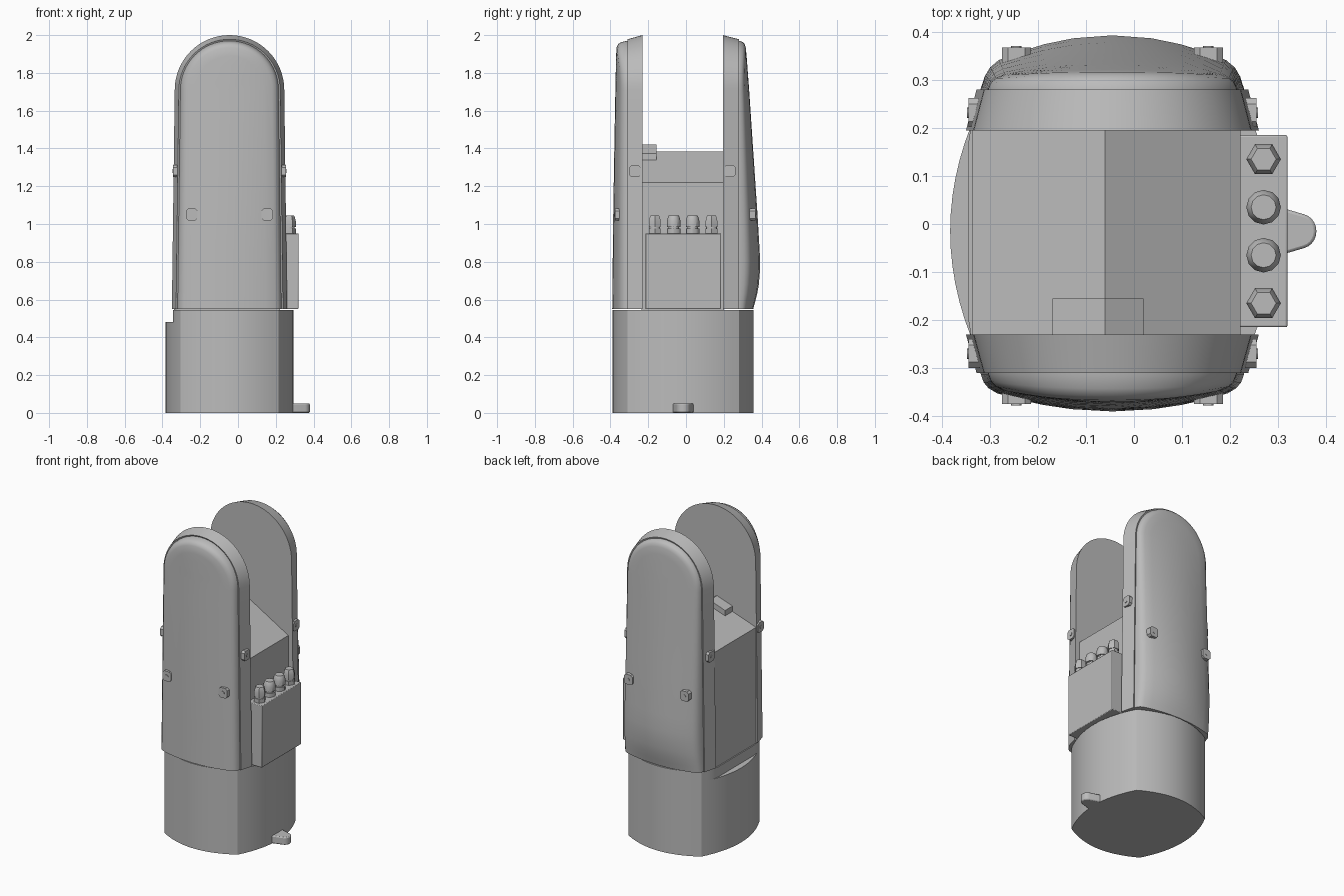
import bpy, bmesh, math
from mathutils import Vector

if "Cube" in bpy.data.objects:
    bpy.data.objects.remove(bpy.data.objects["Cube"])

CX = -0.045          # centre line of the housing
ARC_Z, ARC_R = 1.71, 0.29

grey = bpy.data.materials.new("light_grey")
grey.use_nodes = True
grey.diffuse_color = (0.5, 0.5, 0.5, 1)
grey.node_tree.nodes["Principled BSDF"].inputs["Base Color"].default_value = (0.5, 0.5, 0.5, 1)


def finish(name, bm, angle=30):
    bmesh.ops.recalc_face_normals(bm, faces=bm.faces)
    mesh = bpy.data.meshes.new(name)
    bm.to_mesh(mesh)
    bm.free()
    mesh.materials.append(grey)
    obj = bpy.data.objects.new(name, mesh)
    bpy.context.collection.objects.link(obj)
    bpy.ops.object.select_all(action="DESELECT")
    obj.select_set(True)
    bpy.context.view_layer.objects.active = obj
    bpy.ops.object.shade_smooth_by_angle(angle=math.radians(angle))
    return obj


def prism(name, outline, lo, hi, axis="z", bevel=0):
    """Extrude a 2D outline along an axis."""
    place = {"x": lambda a, b, d: (d, a, b),
             "y": lambda a, b, d: (a, d, b),
             "z": lambda a, b, d: (a, b, d)}[axis]
    bm = bmesh.new()
    face = bm.faces.new([bm.verts.new(place(a, b, lo)) for a, b in outline])
    out = bmesh.ops.extrude_face_region(bm, geom=[face])
    verts = [g for g in out["geom"] if isinstance(g, bmesh.types.BMVert)]
    bmesh.ops.translate(bm, verts=verts, vec=Vector(place(0, 0, hi - lo)))
    obj = finish(name, bm)
    if bevel:
        mod = obj.modifiers.new("soft_edges", "BEVEL")
        mod.width, mod.segments = bevel, 2
    return obj


def rect(a0, a1, b0, b1):
    return [(a0, b0), (a1, b0), (a1, b1), (a0, b1)]


def lathe(name, steps, x, y, sides):
    """Stack of (radius, height) rings around a vertical axis."""
    bm = bmesh.new()
    rings = [[bm.verts.new((x + r * math.cos(2 * math.pi * i / sides),
                            y + r * math.sin(2 * math.pi * i / sides), z))
              for i in range(sides)] for r, z in steps]
    for a, b in zip(rings, rings[1:]):
        for i in range(sides):
            j = (i + 1) % sides
            bm.faces.new((a[i], a[j], b[j], b[i]))
    bm.faces.new(rings[0])
    bm.faces.new(rings[-1])
    return finish(name, bm)


def interp(z, table):
    for (z0, v0), (z1, v1) in zip(table, table[1:]):
        if z <= z1:
            return v0 + (v1 - v0) * (z - z0) / (z1 - z0)
    return table[-1][1]


# Base: four bowed sides meeting at corners
def bowed_outline():
    corners = [Vector(p) for p in ((-0.305, -0.31), (0.215, -0.31), (0.215, 0.28), (-0.305, 0.28))]
    points = []
    for i, a in enumerate(corners):
        b = corners[(i + 1) % 4]
        edge = b - a
        out = Vector((edge.y, -edge.x)).normalized()
        for k in range(16):
            t = k / 16
            p = a + edge * t + out * 0.078 * 4 * t * (1 - t)
            points.append((p.x, p.y))
    return points


outline = bowed_outline()
prism("base", outline, 0, 0.48)
prism("base_collar", [(max(x, -0.345), y) for x, y in outline], 0.48, 0.545)

# Foot tab with a rounded tip
tip = [(0.347 + 0.033 * math.cos(a), -0.015 + 0.036 * math.sin(a))
       for a in (math.radians(-75 + 150 * k / 10) for k in range(11))]
prism("foot_tab", [(0.27, -0.075)] + tip + [(0.27, 0.045)], 0, 0.05, bevel=0.006)


# Tall rounded shells, lofted from nested arches
def arch(inset):
    """Points (x offset, z) of an arch, shrunk by the inset."""
    left = []
    for z in (0.55, 0.59, 0.63, 0.68, 0.74, 0.8, 0.9, 1.05, 1.2, 1.4, 1.6):
        w = ARC_R + 0.013 * (ARC_Z - z)
        left.append((-max(w - inset, 0), z))
    r = max(ARC_R - inset, 0)
    top = [(-r * math.cos(math.pi * k / 32), ARC_Z + r * math.sin(math.pi * k / 32))
           for k in range(33)]
    return left + top + [(-x, z) for x, z in reversed(left)]


def shell(name, inner, seam, table):
    side = 1 if seam > 0 else -1

    def surface(x, z, part):
        depth = interp(z, table) - abs(seam)
        return seam + side * part * depth * (1 - 0.55 * (x / 0.26) ** 2)

    bm = bmesh.new()
    rings = []
    loft = [(0, None), (0.022, 0), (0.03, -0.08), (0.031, 0.12), (0.037, 0.6),
            (0.047, 0.87), (0.065, 1), (0.11, 1), (0.16, 1), (0.22, 1), (0.4, 1)]
    for inset, part in loft:
        rings.append([bm.verts.new((CX + x, inner if part is None else surface(x, z, part), z))
                      for x, z in arch(inset)])
    for a, b in zip(rings, rings[1:]):
        for i in range(len(a) - 1):
            bm.faces.new((a[i], a[i + 1], b[i + 1], b[i]))
    bm.faces.new(rings[0])
    bmesh.ops.remove_doubles(bm, verts=bm.verts, dist=0.0002)
    bmesh.ops.holes_fill(bm, edges=[e for e in bm.edges if e.is_boundary], sides=0)
    return finish(name, bm, 35)


shell("front_shell", -0.23, -0.31,
      [(0.5, 0.391), (1.0, 0.386), (1.5, 0.378), (1.9, 0.37), (2, 0.362)])
shell("back_shell", 0.195, 0.28,
      [(0.5, 0.35), (0.55, 0.356), (0.63, 0.377), (0.7, 0.389), (0.8, 0.393), (1.0, 0.382),
       (1.4, 0.355), (1.7, 0.335), (1.9, 0.32), (2, 0.31)])

# Centre body with a ridged roof, and the bracket that follows the ridge
prism("centre_body", [(-0.338, 0.47), (0.222, 0.47), (0.222, 1.22), (-0.06, 1.385), (-0.338, 1.29)],
      -0.236, 0.201, "y")
prism("ridge_bracket", [(-0.17, 1.3), (0.02, 1.3), (0.02, 1.373), (-0.06, 1.42), (-0.17, 1.382)],
      -0.235, -0.155, "y")

# Junction box with four cable glands
prism("junction_box", rect(-0.215, 0.185, 0.55, 0.95), 0.2, 0.32, "x", bevel=0.004)
for i, y in enumerate((-0.165, -0.065, 0.035, 0.135)):
    sides = 12 if i in (1, 2) else 6
    lathe(f"gland_nut_{i}", [(0.036, 0.945), (0.036, 0.975)], 0.27, y, sides)
    lathe(f"gland_neck_{i}", [(0.028, 0.97), (0.028, 0.99)], 0.27, y, 20)
    lathe(f"gland_cap_{i}", [(0.036, 0.985), (0.036, 1.015), (0.031, 1.035), (0.026, 1.045)],
          0.27, y, sides)


# Cover clips on the sides and faces
def clip(name, a, b, lo, hi, axis, out):
    pad = [(a + sx * w, b + sz * h) for sx, sz, w, h in
           ((-1, -1, 0.018, 0.032), (1, -1, 0.018, 0.032), (1, -1, 0.03, 0.02), (1, 1, 0.03, 0.02),
            (1, 1, 0.018, 0.032), (-1, 1, 0.018, 0.032), (-1, 1, 0.03, 0.02), (-1, -1, 0.03, 0.02))]
    prism(name, pad, lo, hi, axis)
    screw = [(a + 0.011 * math.cos(k * math.pi / 6), b + 0.011 * math.sin(k * math.pi / 6))
             for k in range(12)]
    prism(name + "_screw", screw, out - 0.003, out + 0.003, axis)


for side, label in ((-1, "right"), (1, "left")):
    x_out = CX + side * 0.3
    for y, end in ((-0.27, "front"), (0.232, "back")):
        clip(f"{label}_{end}_side_clip", y, 1.28, CX + side * 0.26, x_out, "x", x_out)
    clip(f"{label}_front_clip", CX + side * 0.2, 1.05, -0.33, -0.375, "y", -0.375)
    clip(f"{label}_back_clip", CX + side * 0.2, 1.05, 0.31, 0.368, "y", 0.368)
